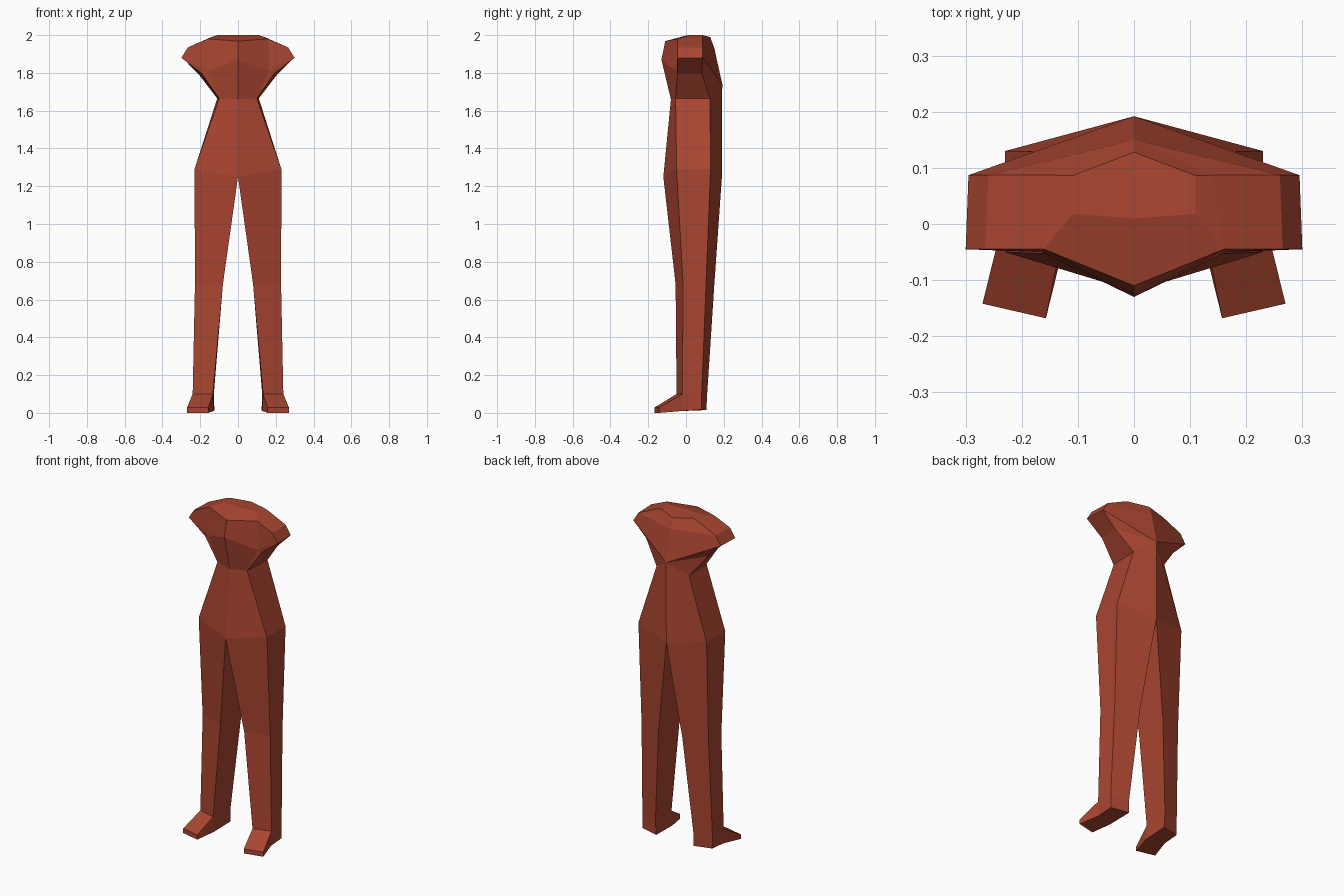
import bpy, bmesh

clay = bpy.data.materials.new("red_clay")
clay.diffuse_color = (0.40, 0.06, 0.03, 1)


def loft(bm, rings, closed):
    """Bridge rings listed bottom to top, each counterclockwise from above."""
    rows = [[bm.verts.new(p) for p in r] for r in rings]
    for a, b in zip(rows, rows[1:]):
        n = len(a)
        for i in range(n if closed else n - 1):
            j = (i + 1) % n
            bm.faces.new((a[i], a[j], b[j], b[i]))
    return rows


def finish(bm, name):
    """Merge repeated points, then mirror the half across x = 0."""
    bmesh.ops.remove_doubles(bm, verts=bm.verts, dist=0.0005)
    me = bpy.data.meshes.new(name)
    bm.to_mesh(me)
    bm.free()
    me.materials.append(clay)
    ob = bpy.data.objects.new(name, me)
    bpy.context.collection.objects.link(ob)
    ob.modifiers.new("Mirror", 'MIRROR').use_clip = True


# Torso half: breastbone, chest corner, side front, side back, spine
breast = (0, -0.13, 1.87)
corner = (0.165, -0.05, 1.81)
bm = bmesh.new()
rows = loft(bm, [
    [(0, -0.12, 1.25), (0.23, -0.05, 1.29), (0.23, -0.05, 1.29), (0.23, 0.13, 1.29), (0, 0.19, 1.25)],
    [(0, -0.08, 1.66), (0.10, -0.055, 1.665), (0.10, -0.055, 1.665), (0.11, 0.127, 1.665), (0, 0.192, 1.74)],
    [breast, corner, (0.19, -0.045, 1.795), (0.21, 0.085, 1.795), (0, 0.192, 1.74)],
    [breast, corner, (0.30, -0.045, 1.88), (0.295, 0.087, 1.88), (0, 0.192, 1.74)],
    [breast, corner, (0.265, -0.045, 1.935), (0.26, 0.087, 1.935), (0, 0.15, 1.93)],
    [(0, -0.11, 1.968), (0.16, -0.045, 1.98), (0.16, -0.045, 1.98), (0.14, 0.087, 1.99), (0, 0.15, 1.93)],
    [(0, 0.01, 2.0), (0.11, 0.018, 2.0), (0.11, 0.018, 2.0), (0.11, 0.086, 2.0), (0, 0.128, 1.99)],
], False)
top = rows[-1]
bm.faces.new((top[0], top[1], top[3], top[4]))
finish(bm, "torso")

# Leg: inner front, outer front, outer back, inner back
bm = bmesh.new()
rows = loft(bm, [
    [(0.128, -0.05, 0.01), (0.236, -0.02, 0.01), (0.235, 0.083, 0.018), (0.125, 0.108, 0.015)],
    [(0.133, -0.05, 0.10), (0.24, -0.02, 0.10), (0.236, 0.083, 0.10), (0.128, 0.112, 0.10)],
    [(0.08, -0.055, 0.68), (0.228, -0.015, 0.68), (0.226, 0.106, 0.68), (0.08, 0.15, 0.68)],
    [(0, -0.12, 1.25), (0.23, -0.05, 1.29), (0.23, 0.13, 1.29), (0, 0.19, 1.25)],
], True)
sole, ankle = rows[0], rows[1]
bm.faces.new(sole[::-1])

# Foot: wedge reaching forward from the ankle
front = next(f for f in bm.faces if {sole[0], sole[1], ankle[0], ankle[1]} == set(f.verts))
bm.faces.remove(front)
old = [sole[0], sole[1], ankle[1], ankle[0]]
toe = [bm.verts.new(p) for p in ((0.157, -0.168, 0.0), (0.27, -0.142, 0.0),
                                 (0.27, -0.142, 0.028), (0.157, -0.168, 0.028))]
for i in range(4):
    j = (i + 1) % 4
    bm.faces.new((old[i], old[j], toe[j], toe[i]))
bm.faces.new(toe)
finish(bm, "legs")
